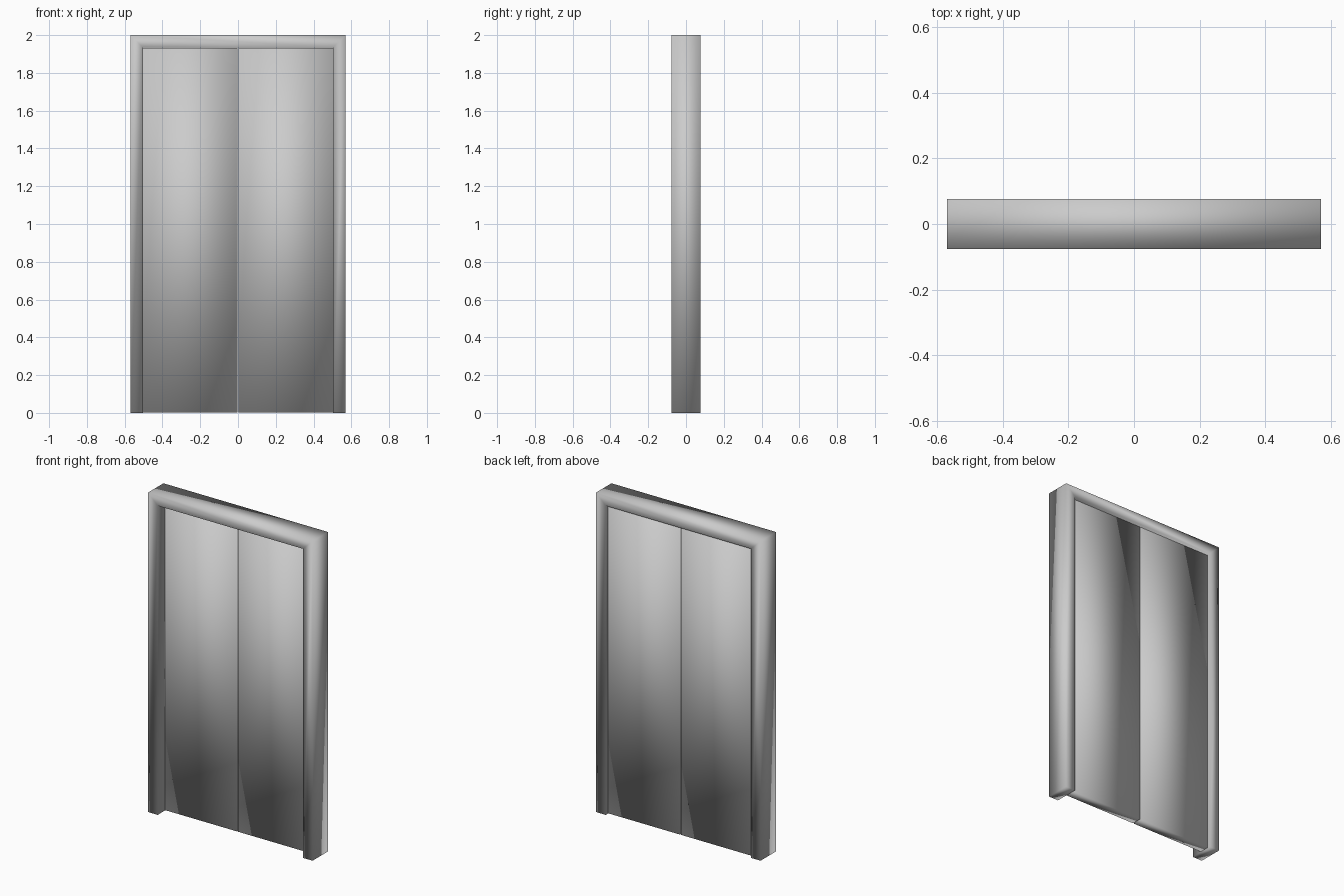
import bpy, bmesh

if "Cube" in bpy.data.objects:
    bpy.data.objects.remove(bpy.data.objects["Cube"])

W, D, H = 0.57, 0.076, 2.0        # half width, half depth, height
IW, IH = 0.503, 1.935             # opening half width and height


def finish(bm, name):
    bmesh.ops.recalc_face_normals(bm, faces=bm.faces)
    mesh = bpy.data.meshes.new(name)
    bm.to_mesh(mesh)
    bm.free()
    mesh.shade_smooth()           # soft shading gradients across the panels
    obj = bpy.data.objects.new(name, mesh)
    bpy.context.collection.objects.link(obj)
    return obj


# Door frame: two jambs and a header, mitred at the top corners, open at the floor
bm = bmesh.new()
outer = [(-W, 0), (-W, H), (W, H), (W, 0)]
inner = [(-IW, 0), (-IW, IH), (IW, IH), (IW, 0)]
of, ob, nf, nb = [[bm.verts.new((x, y, z)) for x, z in pts]
                  for pts in (outer, inner) for y in (-D, D)]
for i in range(3):
    for a, b in ((of, nf), (nf, nb), (nb, ob), (ob, of)):
        bm.faces.new((a[i], a[i + 1], b[i + 1], b[i]))
for i in (0, 3):
    bm.faces.new((of[i], nf[i], nb[i], ob[i]))
finish(bm, "door_frame")

# Door leaves: plain slabs set back from the front, with a hairline gap between
Y0, Y1, Z0, Z1 = -0.005, 0.056, 0.003, 1.931
for side, name in ((-1, "left_door"), (1, "right_door")):
    x0, x1 = 0.003, 0.502
    bm = bmesh.new()
    bmesh.ops.create_cube(bm, size=1)
    for v in bm.verts:
        v.co = (side * (x0 + (v.co.x + 0.5) * (x1 - x0)),
                Y0 + (v.co.y + 0.5) * (Y1 - Y0),
                Z0 + (v.co.z + 0.5) * (Z1 - Z0))
    finish(bm, name)
